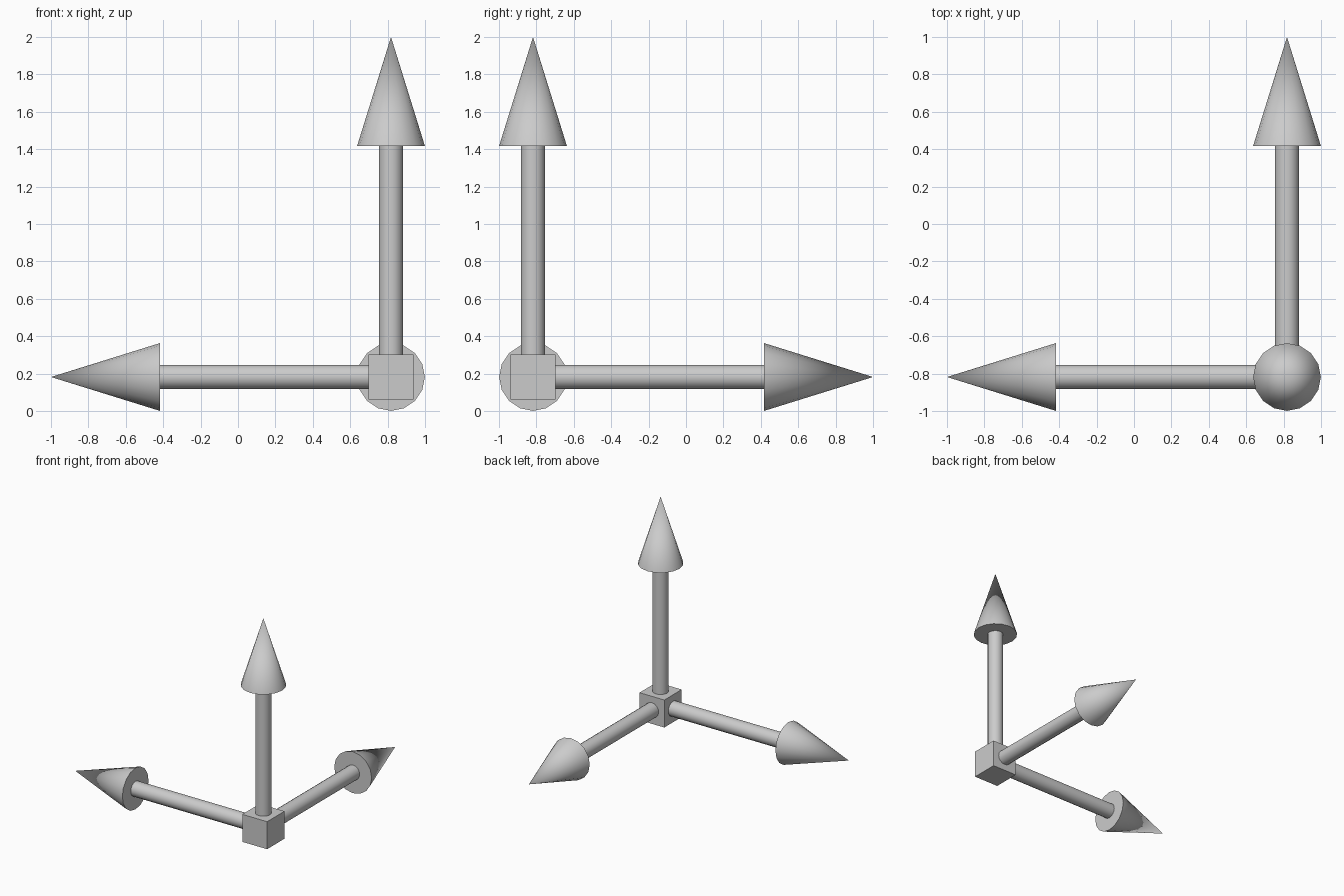
import bpy, math
from mathutils import Vector

if "Cube" in bpy.data.objects:
    bpy.data.objects.remove(bpy.data.objects["Cube"])

ORIGIN = Vector((0.818, -0.818, 0.182))
SIDES = 16
SHAFT_R, HEAD_R = 0.065, 0.181
HEAD_START, TIP = 1.236, 1.818   # distances along each axis
HUB = 0.24


def finish(name):
    ob = bpy.context.object
    ob.name = name
    bpy.ops.object.shade_smooth_by_angle(angle=math.radians(35))
    return ob


def arrow(name, direction):
    d = Vector(direction)
    rot = d.to_track_quat('Z', 'Y').to_euler()
    # shaft, running from inside the hub to the head
    start = HUB / 2 - 0.005
    bpy.ops.mesh.primitive_cylinder_add(
        vertices=SIDES, radius=SHAFT_R, depth=HEAD_START - start,
        location=ORIGIN + d * (start + HEAD_START) / 2, rotation=rot)
    finish(name + "_shaft")
    # pointed head
    bpy.ops.mesh.primitive_cone_add(
        vertices=SIDES, radius1=HEAD_R, radius2=0, depth=TIP - HEAD_START,
        location=ORIGIN + d * (HEAD_START + TIP) / 2, rotation=rot)
    finish(name + "_head")


# corner hub
bpy.ops.mesh.primitive_cube_add(size=HUB, location=ORIGIN)
bpy.context.object.name = "hub_cube"

# three perpendicular arrows
for name, direction in (("left_arrow", (-1, 0, 0)),
                        ("back_arrow", (0, 1, 0)),
                        ("up_arrow", (0, 0, 1))):
    arrow(name, direction)
